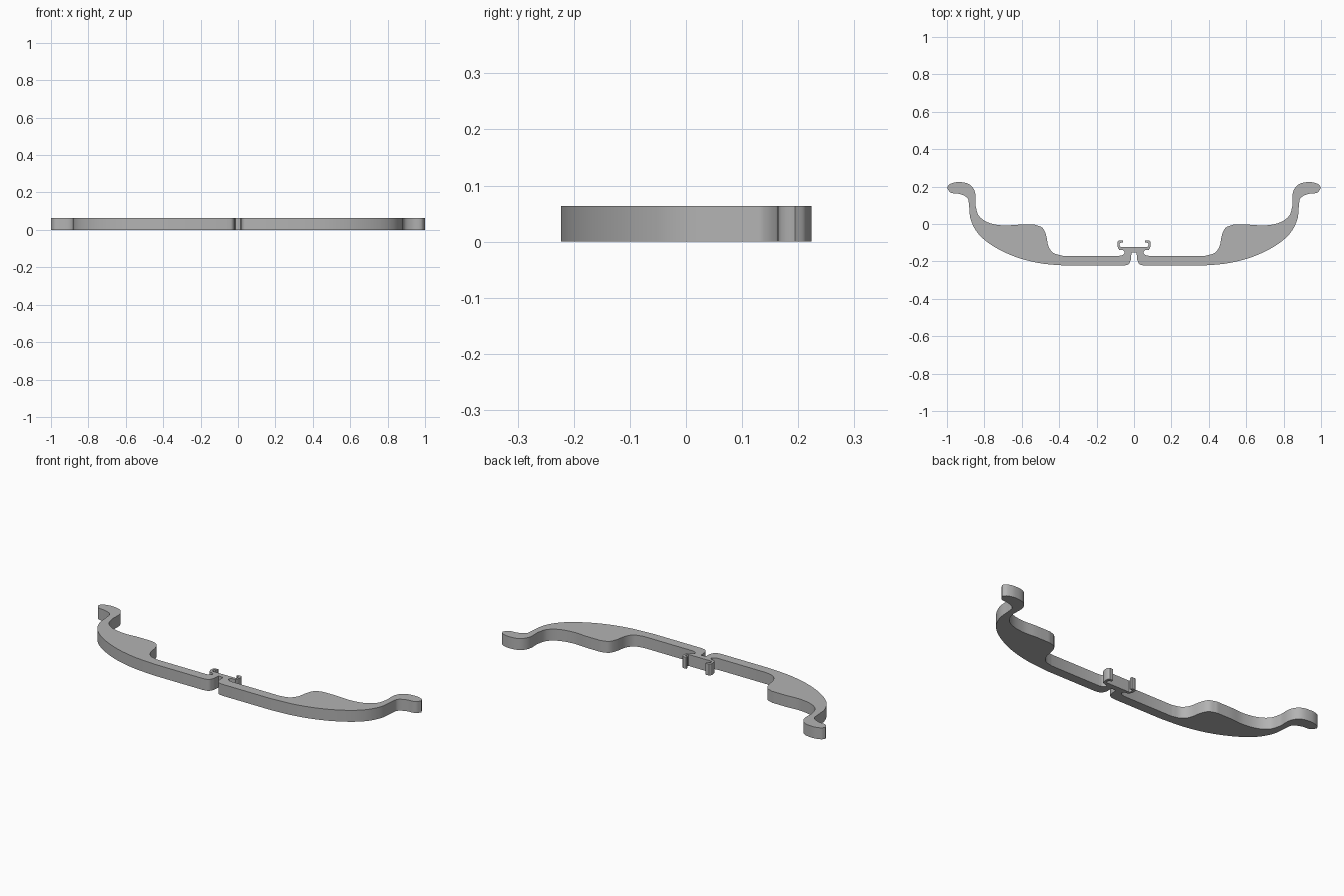
import bpy
import bmesh
from mathutils import Vector
from mathutils.geometry import interpolate_bezier

if "Cube" in bpy.data.objects:
    bpy.data.objects.remove(bpy.data.objects["Cube"], do_unlink=True)

HEIGHT = 0.064
STEPS = 8


def make_material(name, colour):
    material = bpy.data.materials.new(name)
    material.use_nodes = True
    material.diffuse_color = colour
    shader = next(n for n in material.node_tree.nodes if n.type == "BSDF_PRINCIPLED")
    shader.inputs["Base Color"].default_value = colour
    shader.inputs["Roughness"].default_value = 0.6
    return material


def smooth_path(points):
    """Run a smooth curve through the points; two points give a straight line."""
    knots = [Vector((x, y, 0)) for x, y in points]
    if len(knots) == 2:
        return knots
    last = len(knots) - 1
    tangents = []
    for i in range(len(knots)):
        before, after = knots[max(i - 1, 0)], knots[min(i + 1, last)]
        tangents.append((after - before).normalized())
    path = [knots[0]]
    for i in range(last):
        start, end = knots[i], knots[i + 1]
        reach = (end - start).length / 3
        path += interpolate_bezier(start, start + tangents[i] * reach,
                                   end - tangents[i + 1] * reach, end, STEPS)[1:]
    return path


def join_paths(sections):
    """Chain the sections into one outline, dropping repeated points."""
    outline = []
    for section in sections:
        for point in smooth_path(section):
            if not outline or (point - outline[-1]).length > 0.0005:
                outline.append(point)
    return outline


def extrude_outline(name, outline, material):
    """Fill a closed outline and raise it into a solid plate."""
    bm = bmesh.new()
    face = bm.faces.new([bm.verts.new(p) for p in outline])
    raised = bmesh.ops.extrude_face_region(bm, geom=[face])["geom"]
    top_verts = [v for v in raised if isinstance(v, bmesh.types.BMVert)]
    bmesh.ops.translate(bm, verts=top_verts, vec=(0, 0, HEIGHT))
    bmesh.ops.recalc_face_normals(bm, faces=bm.faces[:])
    mesh = bpy.data.meshes.new(name)
    bm.to_mesh(mesh)
    bm.free()
    mesh.materials.append(material)
    plate = bpy.data.objects.new(name, mesh)
    bpy.context.collection.objects.link(plate)
    bpy.ops.object.select_all(action="DESELECT")
    plate.select_set(True)
    bpy.context.view_layer.objects.active = plate
    bpy.ops.object.shade_smooth_by_angle(angle=0.6)
    return plate


# Centre clip: flat bar with an inward hook, then the narrow neck below it
clip = [
    [(0, -.123), (.07, -.123)],
    [(.07, -.123), (.076, -.115), (.076, -.105), (.07, -.1)],
    [(.06, -.1), (.06, -.087)],
    [(.08, -.087), (.088, -.095), (.088, -.12), (.08, -.138)],
    [(.06, -.14), (.05, -.15), (.06, -.165), (.08, -.17)],
]

# Back edge: thin arm, broad pad, then the wall up to the tip
back_edge = [
    [(.08, -.17), (.38, -.17)],
    [(.38, -.17), (.43, -.155), (.457, -.12), (.47, -.06), (.49, -.02), (.53, -.004)],
    [(.53, -.004), (.62, -.004), (.7, -.008), (.78, .008), (.83, .045), (.848, .1)],
    [(.848, .1), (.85, .17), (.88, .212), (.94, .224), (.985, .213), (1, .194)],
]

# Front edge: underside of the tip, long bow, and rounded inner end
front_edge = [
    [(1, .194), (.98, .168), (.93, .16), (.89, .138), (.882, .1)],
    [(.882, .1), (.872, .02), (.83, -.055), (.75, -.12), (.63, -.177), (.5, -.21), (.36, -.223)],
    [(.36, -.223), (.06, -.223)],
    [(.06, -.223), (.03, -.215), (.016, -.19)],
    [(.016, -.19), (.014, -.153)],
    [(.014, -.153), (0, -.153)],
]

left_half = join_paths(clip + back_edge + front_edge)
right_half = [Vector((-p.x, p.y, 0)) for p in reversed(left_half[1:-1])]
grey = make_material("plain grey", (0.45, 0.45, 0.45, 1))
extrude_outline("curved_clip_band", left_half + right_half, grey)
